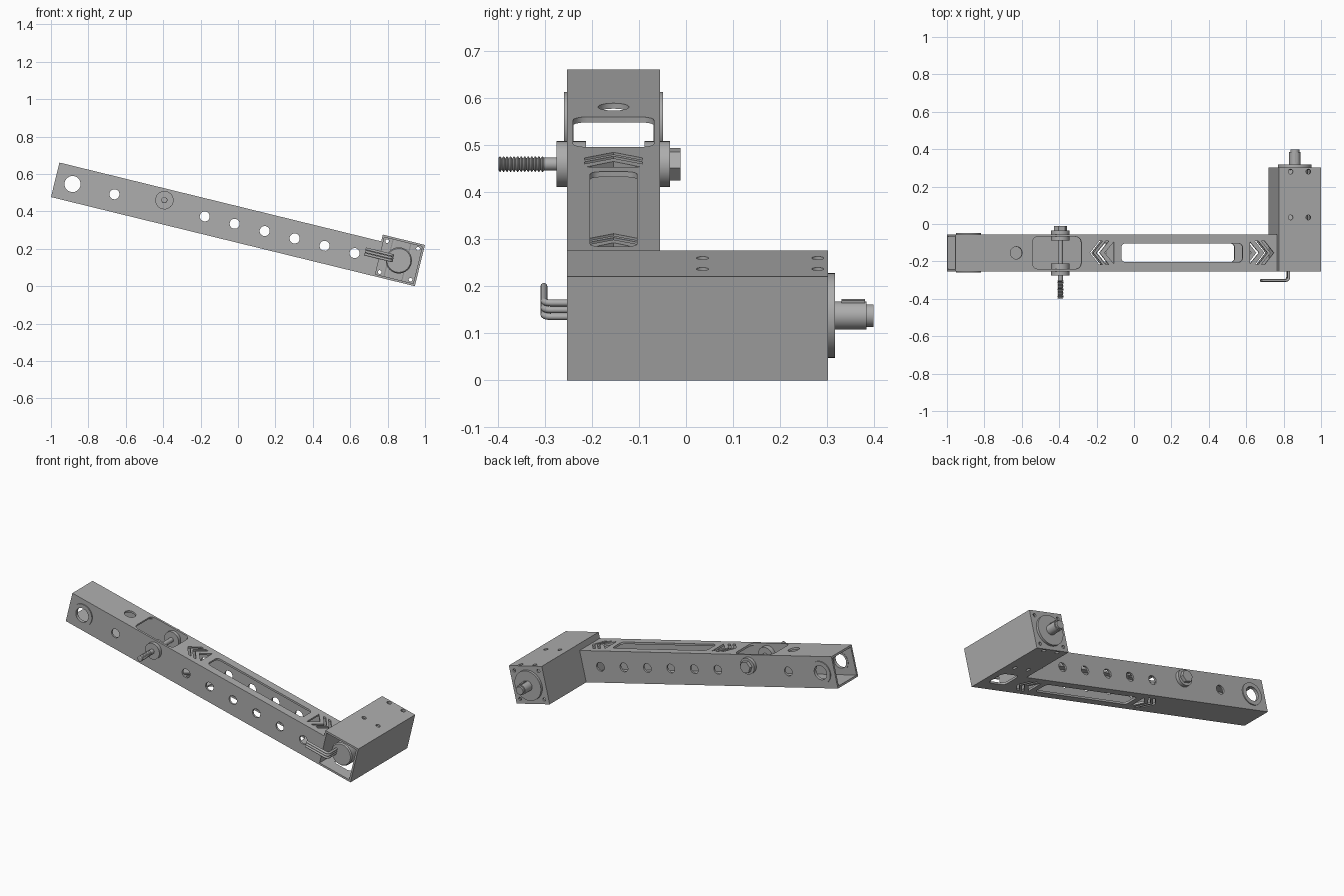
import bpy, math
from mathutils import Matrix, Vector

old = bpy.data.objects.get("Cube")
if old:
    bpy.data.objects.remove(old, do_unlink=True)

grey = bpy.data.materials.new("metal_grey")
grey.use_nodes = True
GREY = (0.42, 0.42, 0.42, 1)
grey.diffuse_color = GREY
grey.node_tree.nodes["Principled BSDF"].inputs["Base Color"].default_value = GREY

# Arm frame: x runs along the arm, z across it, tilted down toward the motor
FRAME = Matrix.Translation((-1, 0, 0.4765)) @ Matrix.Rotation(math.radians(13.76), 4, 'Y')
FRONT, BACK, MID = -0.253, -0.055, -0.154
LENGTH, H, WALL = 2.003, 0.19, 0.012
BOX_S, BOX_H, BOX_BACK = 1.771, 0.227, 0.302
MOTOR = (1.887, 0.1135)
parts = []


def make(name, verts, faces):
    mesh = bpy.data.meshes.new(name)
    mesh.from_pydata(verts, [], faces)
    mesh.materials.append(grey)
    obj = bpy.data.objects.new(name, mesh)
    bpy.context.collection.objects.link(obj)
    parts.append(obj)
    return obj


def prism(name, pts, axis, lo, hi):
    """Extrude an outline along y (points are x,z) or z (points are x,y)."""
    n = len(pts)
    place = (lambda p, h: (p[0], h, p[1])) if axis == 'y' else (lambda p, h: (p[0], p[1], h))
    verts = [place(p, h) for h in (lo, hi) for p in pts]
    faces = [tuple(range(n))[::-1], tuple(range(n, 2 * n))]
    faces += [(i, (i + 1) % n, n + (i + 1) % n, n + i) for i in range(n)]
    if axis == 'y':
        faces = [f[::-1] for f in faces]
    return make(name, verts, faces)


def circle(cx, cy, r, n=24):
    return [(cx + r * math.cos(math.tau * i / n), cy + r * math.sin(math.tau * i / n))
            for i in range(n)]


def rect(x0, x1, y0, y1, r=0):
    if not r:
        return [(x0, y0), (x1, y0), (x1, y1), (x0, y1)]
    pts = []
    corners = ((x1 - r, y1 - r), (x0 + r, y1 - r), (x0 + r, y0 + r), (x1 - r, y0 + r))
    for q, (cx, cy) in enumerate(corners):
        for k in range(6):
            a = math.pi / 2 * (q + k / 5)
            pts.append((cx + r * math.cos(a), cy + r * math.sin(a)))
    return pts


def lathe(name, centre, profile, closed=False, n=32):
    """Spin (radius, y) points around a y axis through centre."""
    verts, m = [], len(profile)
    for i in range(n):
        a = math.tau * i / n
        verts += [(centre[0] + r * math.cos(a), y, centre[1] + r * math.sin(a))
                  for r, y in profile]
    faces = []
    for i in range(n):
        j = (i + 1) % n
        for k in range(m if closed else m - 1):
            l = (k + 1) % m
            faces.append((i * m + k, i * m + l, j * m + l, j * m + k))
    if not closed:
        faces.append(tuple(i * m for i in range(n)))
        faces.append(tuple(i * m + m - 1 for i in range(n))[::-1])
    return make(name, verts, faces)


def cut(target, cutters):
    for c in cutters:
        mod = target.modifiers.new("cut", 'BOOLEAN')
        mod.operation, mod.solver, mod.object = 'DIFFERENCE', 'EXACT', c
    deps = bpy.context.evaluated_depsgraph_get()
    mesh = bpy.data.meshes.new_from_object(target.evaluated_get(deps))
    target.modifiers.clear()
    target.data = mesh
    for c in cutters:
        parts.remove(c)
        bpy.data.objects.remove(c, do_unlink=True)


# Hollow arm with side holes, slots and arrow cutouts
arm = prism("arm_tube", rect(0, BOX_S, 0, H), 'y', FRONT, BACK)
cuts = [prism("cutter", rect(-0.1, BOX_S + 0.1, WALL, H - WALL), 'y', FRONT + WALL, BACK - WALL)]
for s in [0.326] + [0.823 + 0.165 * k for k in range(6)]:
    cuts.append(prism("cutter", circle(s, 0.095, 0.027, 16), 'y', -0.4, 0.1))
cuts.append(prism("cutter", circle(0.0955, 0.095, 0.056, 32), 'y', -0.4, 0.1))
cuts.append(prism("cutter", rect(0.914, 1.581, MID - 0.05, MID + 0.05, 0.022), 'z', -0.1, 0.3))
cuts.append(prism("cutter", rect(0.424, 0.693, MID - 0.086, MID + 0.086, 0.03), 'z', 0.1, 0.3))
cuts.append(prism("cutter", circle(0.335, MID, 0.033), 'z', 0.1, 0.3))
for base, d in ((0.872, -1), (1.622, 1)):
    tri = [(base, MID - 0.058), (base + d * 0.05, MID), (base, MID + 0.058)]
    shapes = [tri]
    for off in (0.028, 0.063):
        x = base + d * off
        shapes.append([(x, MID - 0.062), (x + d * 0.018, MID - 0.062), (x + d * 0.068, MID),
                       (x + d * 0.018, MID + 0.062), (x, MID + 0.062), (x + d * 0.05, MID)])
    for pts in shapes:
        cuts.append(prism("cutter", pts if d > 0 else pts[::-1], 'z', -0.1, 0.3))
cut(arm, cuts)

# Motor housing, open at the front
box = prism("motor_housing", rect(BOX_S, LENGTH, 0, BOX_H), 'y', FRONT, BOX_BACK)
cuts = [prism("cutter", rect(BOX_S + WALL, LENGTH - WALL, WALL, BOX_H - WALL), 'y',
              -0.4, BOX_BACK - WALL),
        prism("cutter", rect(1.825, 1.95, -0.18, -0.05, 0.03), 'z', -0.1, 0.05)]
for s in (1.836, 1.934):
    for y in (0.035, 0.28):
        cuts.append(prism("cutter", circle(s, y, 0.013, 16), 'z', -0.1, 0.4))
for dx in (-0.085, 0.085):
    for dz in (-0.085, 0.085):
        cuts.append(prism("cutter", circle(MOTOR[0] + dx, MOTOR[1] + dz, 0.01, 16), 'y', 0.2, 0.4))
cut(box, cuts)

# Motor body, flange and output shaft
lathe("motor_body", MOTOR, [(0.064, -0.222), (0.07, -0.215), (0.07, 0.291)])
lathe("motor_flange", MOTOR, [(0.09, 0.3), (0.09, 0.317)], n=48)
lathe("motor_shaft", MOTOR, [(0.03, 0.31), (0.03, 0.384), (0.024, 0.384), (0.024, 0.398)])
prism("shaft_key", rect(MOTOR[0] - 0.007, MOTOR[0] + 0.007, 0.135, 0.148), 'y', 0.33, 0.38)

# Pivot bearings in both side walls
for name, face, out in (("front_bearing", FRONT, -1), ("back_bearing", BACK, 1)):
    ring = [(0.043, face + out * 0.006), (0.067, face + out * 0.006), (0.067, face),
            (0.056, face), (0.056, face - out * 0.014), (0.043, face - out * 0.014)]
    lathe(name, (0.0955, 0.095), ring, closed=True, n=40)

# Cross bolt with bushings, hex head and threaded end
BOLT = (0.593, 0.128)
lathe("front_bushing", BOLT, [(0.049, -0.275), (0.049, -0.212)])
lathe("back_bushing", BOLT, [(0.049, -0.088), (0.049, -0.034)])
prism("bolt_head", circle(*BOLT, 0.036, 6), 'y', -0.036, -0.012)
lathe("bolt_shank", BOLT, [(0.014, -0.302), (0.014, -0.03)], n=20)
thread = []
PITCH = 0.0075
for i in range(13):
    y = -0.399 + i * PITCH
    thread += [(0.012, y), (0.0165, y + PITCH * 0.4), (0.0165, y + PITCH * 0.6)]
thread.append((0.012, -0.3))
lathe("bolt_thread", BOLT, thread, n=20)

# Three motor wires bending out of the housing
for i in range(3):
    t = 0.102 + 0.015 * i
    curve = bpy.data.curves.new("motor_wire", 'CURVE')
    curve.dimensions, curve.bevel_depth, curve.bevel_resolution = '3D', 0.0072, 3
    curve.use_fill_caps = True
    spline = curve.splines.new('NURBS')
    path = [(1.85, -0.21), (1.85, -0.26), (1.85, -0.302), (1.81, -0.302), (1.70, -0.302)]
    spline.points.add(len(path) - 1)
    for p, (s, y) in zip(spline.points, path):
        p.co = (s, y, t, 1)
    spline.order_u, spline.use_endpoint_u = 3, True
    curve.materials.append(grey)
    wire = bpy.data.objects.new("motor_wire_%d" % (i + 1), curve)
    bpy.context.collection.objects.link(wire)
    wire.matrix_world = FRAME

# Consistent normals, smooth shading, then tilt into place
import bmesh
bpy.ops.object.select_all(action='DESELECT')
for obj in parts:
    bm = bmesh.new()
    bm.from_mesh(obj.data)
    bmesh.ops.recalc_face_normals(bm, faces=bm.faces)
    bm.to_mesh(obj.data)
    bm.free()
    obj.matrix_world = FRAME
    obj.select_set(True)
bpy.context.view_layer.objects.active = arm
bpy.ops.object.shade_smooth_by_angle(angle=math.radians(30))
